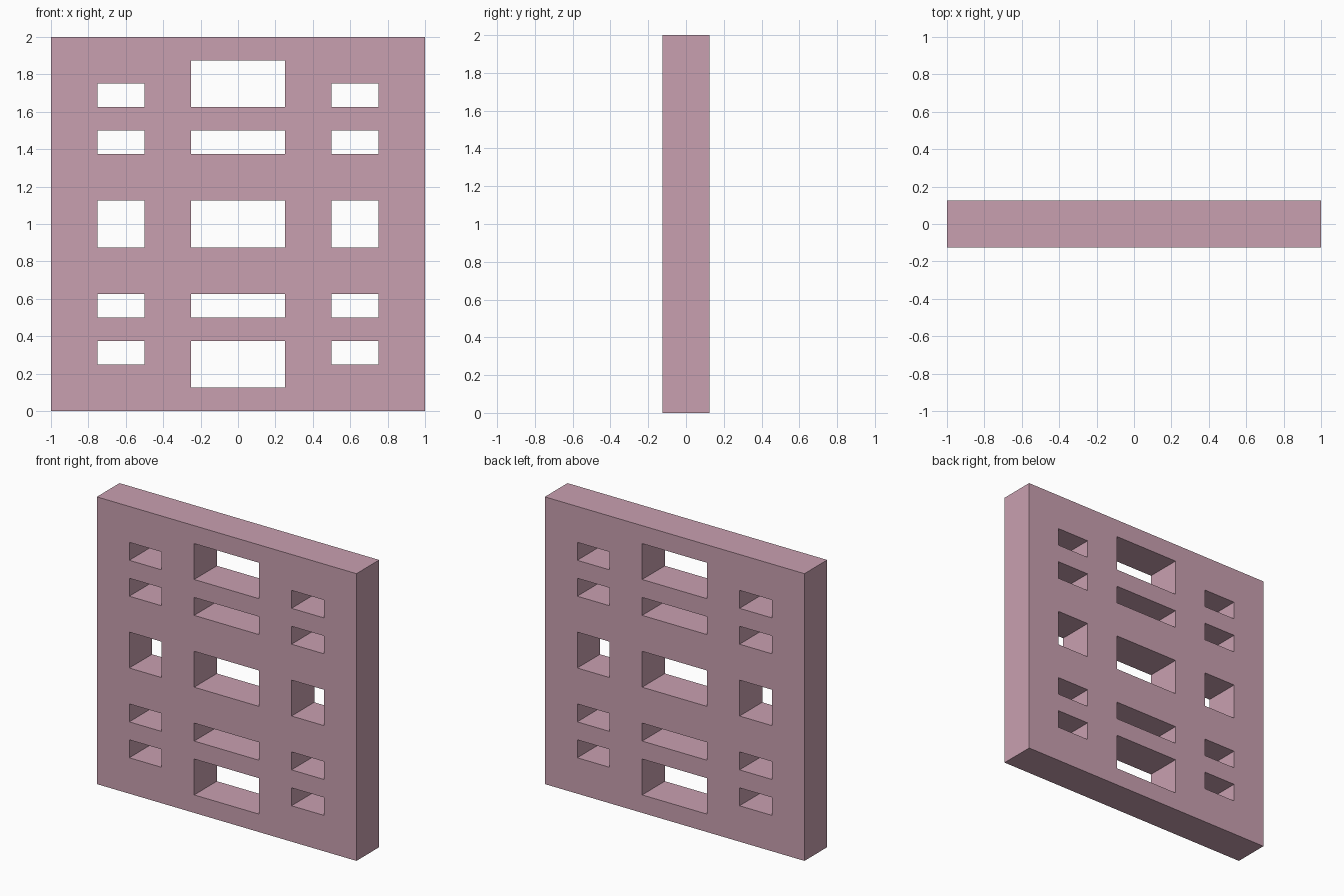
import bpy, bmesh

if "Cube" in bpy.data.objects:
    bpy.data.objects.remove(bpy.data.objects["Cube"])

HALF_DEPTH = 0.125

# Openings as (x0, x1, z0, z1); side openings are mirrored to both sides
centre_rows = [(0.125, 0.375), (0.5, 0.625), (0.875, 1.125), (1.375, 1.5), (1.625, 1.875)]
side_rows = [(0.25, 0.375), (0.5, 0.625), (0.875, 1.125), (1.375, 1.5), (1.625, 1.75)]
openings = [(-0.25, 0.25, a, b) for a, b in centre_rows]
for a, b in side_rows:
    openings += [(0.5, 0.75, a, b), (-0.75, -0.5, a, b)]

# Grid lines follow the panel border and every opening edge
xs = sorted({-1.0, 1.0} | {x for o in openings for x in o[:2]})
zs = sorted({0.0, 2.0} | {z for o in openings for z in o[2:]})


def is_open(x, z):
    return any(x0 < x < x1 and z0 < z < z1 for x0, x1, z0, z1 in openings)


# Front sheet with the openings left out, then extruded to the back
bm = bmesh.new()
grid = [[bm.verts.new((x, -HALF_DEPTH, z)) for z in zs] for x in xs]
for i in range(len(xs) - 1):
    for j in range(len(zs) - 1):
        if not is_open((xs[i] + xs[i + 1]) / 2, (zs[j] + zs[j + 1]) / 2):
            bm.faces.new((grid[i][j], grid[i + 1][j], grid[i + 1][j + 1], grid[i][j + 1]))
back = bmesh.ops.extrude_face_region(bm, geom=bm.faces[:], use_keep_orig=True)["geom"]
bmesh.ops.translate(bm, vec=(0, 2 * HALF_DEPTH, 0),
                    verts=[g for g in back if isinstance(g, bmesh.types.BMVert)])
bmesh.ops.recalc_face_normals(bm, faces=bm.faces[:])

mesh = bpy.data.meshes.new("pierced_panel")
bm.to_mesh(mesh)
bm.free()

pink = bpy.data.materials.new("dusty_pink")
pink.diffuse_color = (0.584, 0.352, 0.434, 1)
pink.use_nodes = True
pink.node_tree.nodes["Principled BSDF"].inputs["Base Color"].default_value = pink.diffuse_color
mesh.materials.append(pink)
panel = bpy.data.objects.new("pierced_panel", mesh)
bpy.context.collection.objects.link(panel)
